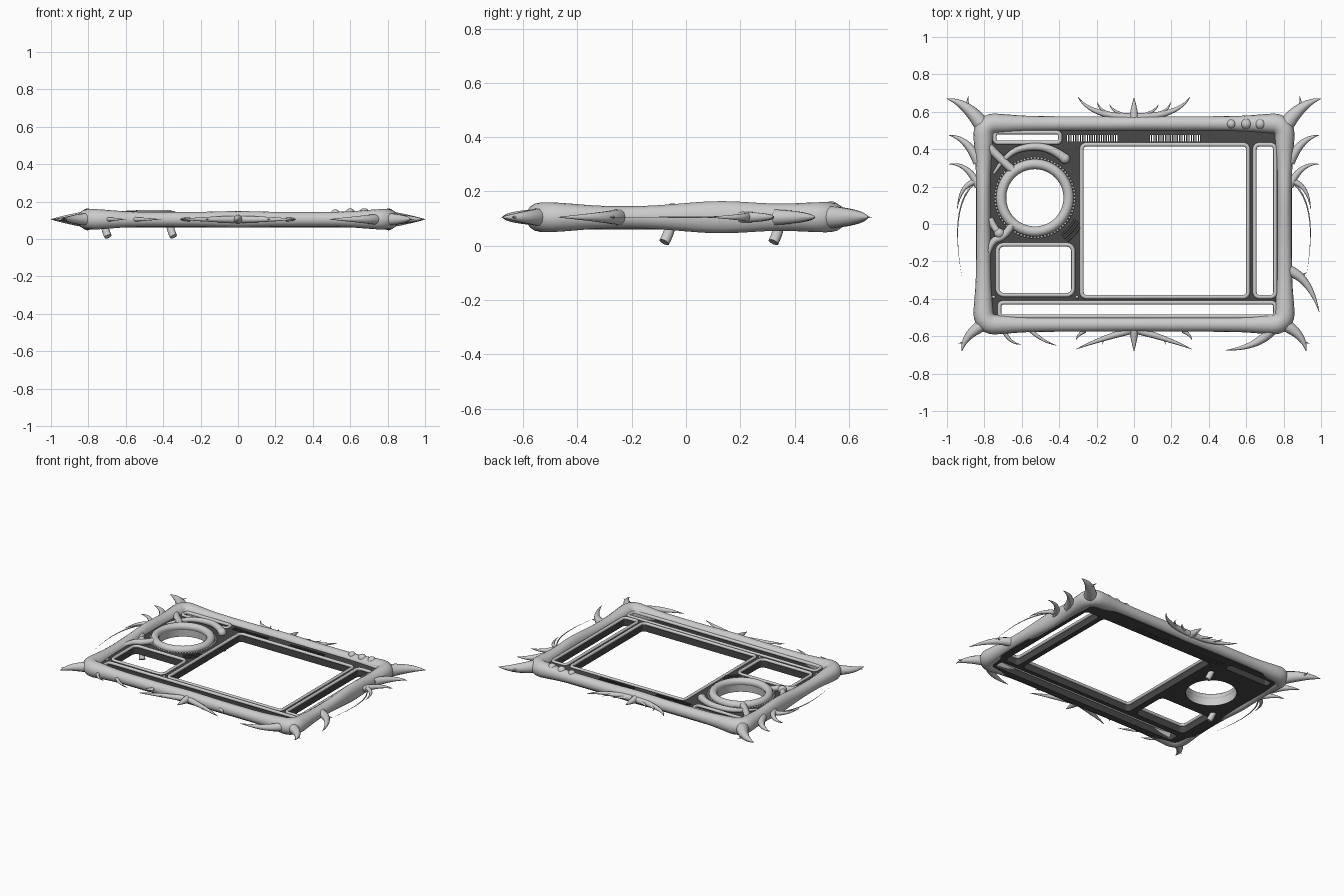
import bpy, bmesh
from math import sin, cos, pi, exp, hypot
from mathutils import Vector

cube = bpy.data.objects.get("Cube")
if cube:
    bpy.data.objects.remove(cube)


def material(name, value):
    m = bpy.data.materials.new(name)
    m.use_nodes = True
    colour = (value, value, value, 1)
    m.diffuse_color = colour
    m.node_tree.nodes["Principled BSDF"].inputs["Base Color"].default_value = colour
    return m


BONE = material("light grey", 0.6)
DARK = material("charcoal", 0.065)
MID = 0.105      # height of the frame centre
TOP = 0.117      # top of the panel


def add_mesh(name, mesh, mat, smooth=True):
    mesh.materials.clear()
    mesh.materials.append(mat)
    for p in mesh.polygons:
        p.use_smooth = smooth
    ob = bpy.data.objects.new(name, mesh)
    bpy.context.collection.objects.link(ob)
    return ob


def add_bm(name, bm, mat, smooth=True):
    mesh = bpy.data.meshes.new(name)
    bm.to_mesh(mesh)
    bm.free()
    return add_mesh(name, mesh, mat, smooth)


def add_curve(name, curve, mat, smooth=True):
    # turn the curve into a plain mesh object
    temp = bpy.data.objects.new(name + " path", curve)
    bpy.context.collection.objects.link(temp)
    deps = bpy.context.evaluated_depsgraph_get()
    mesh = bpy.data.meshes.new_from_object(temp.evaluated_get(deps))
    bpy.data.objects.remove(temp)
    mesh.name = name
    return add_mesh(name, mesh, mat, smooth)


def spline(curve, pts, kind="POLY", cyclic=False, radii=None):
    s = curve.splines.new(kind)
    s.points.add(len(pts) - 1)
    for i, p in enumerate(pts):
        s.points[i].co = (p[0], p[1], p[2] if len(p) > 2 else 0, 1)
        s.points[i].radius = radii[i] if radii else 1
    s.use_cyclic_u = cyclic
    if kind == "NURBS":
        s.order_u = 3
        s.use_endpoint_u = True
        s.resolution_u = 8


def tube(name, pts, radius, mat=BONE, cyclic=False, taper=None):
    c = bpy.data.curves.new(name, "CURVE")
    c.dimensions = "3D"
    c.bevel_depth = radius
    c.bevel_resolution = 3
    c.use_fill_caps = True
    spline(c, pts, "POLY" if cyclic else "NURBS", cyclic, taper)
    return add_curve(name, c, mat)


def horn(name, base, bend, tip, radius):
    pts = [(*p, MID) for p in (base, bend, tip)]
    tube(name, pts, radius, taper=[1, 0.7, 0.04])


def rounded_rect(x0, x1, y0, y1, r, side=1, arc=6):
    pts = []
    corners = [(x1 - r, y1 - r), (x0 + r, y1 - r), (x0 + r, y0 + r), (x1 - r, y0 + r)]
    for k, (cx, cy) in enumerate(corners):
        for i in range(arc + 1):
            a = (k + i / arc) * pi / 2
            pts.append(Vector((cx + r * cos(a), cy + r * sin(a))))
        nx, ny = corners[(k + 1) % 4]
        a = (k + 1) * pi / 2
        end = Vector((nx + r * cos(a), ny + r * sin(a)))
        start = pts[-1]
        pts += [start.lerp(end, j / side) for j in range(1, side)]
    return pts


def circle(cx, cy, r, n=64):
    return [(cx + r * cos(2 * pi * i / n), cy + r * sin(2 * pi * i / n)) for i in range(n)]


# Outer frame: an oval section swept round, swelling at corners and flanks
path = rounded_rect(-0.805, 0.805, -0.537, 0.537, 0.06, side=28)
bm = bmesh.new()
rings, SEG = [], 16
for i, p in enumerate(path):
    t = (path[(i + 1) % len(path)] - path[i - 1]).normalized()
    out = Vector((t.y, -t.x))
    corner = exp(-(hypot(0.79 - abs(p.x), 0.52 - abs(p.y)) / 0.16) ** 2)
    wide = 0.039 + 0.016 * corner
    tall = wide
    if abs(p.x) > 0.78:
        tall += 0.02 * exp(-((p.y - 0.13) / 0.2) ** 2)
    else:
        tall += 0.005 * exp(-(p.x / 0.15) ** 2)
    ring = []
    for k in range(SEG):
        a = 2 * pi * k / SEG
        q = p + out * wide * cos(a)
        ring.append(bm.verts.new((q.x, q.y, MID + tall * sin(a))))
    rings.append(ring)
for i, ring in enumerate(rings):
    nxt = rings[(i + 1) % len(rings)]
    for k in range(SEG):
        j = (k + 1) % SEG
        bm.faces.new((ring[k], nxt[k], nxt[j], ring[j]))
bmesh.ops.recalc_face_normals(bm, faces=bm.faces)
add_bm("outer_frame", bm, BONE)

# Inner panel with openings and vent slots
CX, CY = -0.53, 0.14
openings = {
    "screen": (-0.28, 0.61, -0.39, 0.425, 0.025),
    "right_slot": (0.645, 0.755, -0.39, 0.425, 0.025),
    "bottom_slot": (-0.72, 0.755, -0.495, -0.42, 0.02),
    "left_window": (-0.73, -0.325, -0.38, -0.11, 0.035),
    "top_slot": (-0.745, -0.395, 0.435, 0.49, 0.018),
}
panel = bpy.data.curves.new("panel", "CURVE")
panel.dimensions = "2D"
panel.fill_mode = "BOTH"
panel.extrude = 0.0285
spline(panel, rounded_rect(-0.81, 0.81, -0.54, 0.54, 0.06), cyclic=True)
spline(panel, circle(CX, CY, 0.165), cyclic=True)
for box in openings.values():
    spline(panel, rounded_rect(*box), cyclic=True)
for start in (-0.358, 0.085):
    for i in range(22):
        x = start + i * 0.0125
        slot = [(x, 0.442), (x + 0.006, 0.442), (x + 0.006, 0.477), (x, 0.477)]
        spline(panel, slot, cyclic=True)
add_curve("panel", panel, DARK, False).location.z = TOP - 0.0285

# Light rims round the openings
for name, box in openings.items():
    tube(name + "_rim", [(p.x, p.y, TOP) for p in rounded_rect(*box)], 0.011, cyclic=True)

# Round dial: thick ring, deep liner and beaded edge
tube("dial_ring", [(x, y, 0.125) for x, y in circle(CX, CY, 0.18)], 0.027, cyclic=True)
bm = bmesh.new()
low = [bm.verts.new((x, y, 0.06)) for x, y in circle(CX, CY, 0.162)]
high = [bm.verts.new((x, y, 0.125)) for x, y in circle(CX, CY, 0.158)]
for i in range(64):
    j = (i + 1) % 64
    bm.faces.new((low[j], low[i], high[i], high[j]))
add_bm("dial_liner", bm, BONE)
bm = bmesh.new()
for x, y in circle(CX, CY, 0.212, 72):
    made = bmesh.ops.create_icosphere(bm, subdivisions=1, radius=0.008)
    bmesh.ops.translate(bm, verts=made["verts"], vec=(x, y, TOP))
add_bm("dial_beads", bm, BONE)
for k in range(3):
    r = 0.245 + 0.022 * k
    arc = [(CX + r * cos(a), CY + r * sin(a), TOP) for a in (-0.95, -0.8, -0.65, -0.5)]
    tube("dial_groove", arc, 0.006, DARK)

# Tendrils gripping the dial, each with a peg going down through the panel
tube("upper_tendril", [(-0.75, 0.27, 0.12), (-0.68, 0.38, 0.13), (-0.55, 0.42, 0.135),
                       (-0.43, 0.40, 0.135), (-0.37, 0.35, 0.13)], 0.022,
     taper=[0.3, 0.7, 0.9, 1, 1.2])
tube("upper_branch", [(-0.79, 0.43, 0.12), (-0.73, 0.36, 0.125), (-0.65, 0.29, 0.13)], 0.022)
tube("lower_tendril", [(-0.79, -0.2, 0.12), (-0.77, -0.09, 0.125), (-0.69, -0.07, 0.13),
                       (-0.65, 0.0, 0.13)], 0.02, taper=[0.5, 0.9, 1, 1])
tube("lower_branch", [(-0.77, 0.03, 0.12), (-0.75, -0.02, 0.125), (-0.72, -0.05, 0.13)], 0.018)
for top, foot in (((-0.37, 0.35), (-0.345, 0.322)), ((-0.72, -0.05), (-0.695, -0.08))):
    tube("peg", [(*top, 0.13), (*top, 0.07), (*foot, 0.013)], 0.02)
    bm = bmesh.new()
    bmesh.ops.create_uvsphere(bm, u_segments=16, v_segments=10, radius=0.028)
    add_bm("peg_head", bm, BONE).location = (*top, 0.128)

# Buttons on the back rail and small panel bolts
balls = [("button", 0.52, 0.535, 0.135, 0.024), ("button", 0.6, 0.535, 0.135, 0.028),
         ("button", 0.675, 0.535, 0.135, 0.029),
         ("bolt", -0.75, -0.39, TOP, 0.009), ("bolt", -0.305, -0.39, TOP, 0.009)]
for name, x, y, z, r in balls:
    bm = bmesh.new()
    bmesh.ops.create_uvsphere(bm, u_segments=16, v_segments=10, radius=r)
    add_bm(name, bm, BONE).location = (x, y, z)

# Horns that repeat on both sides
paired = [
    ("back_corner_horn", (0.82, 0.54), (0.9, 0.65), (1.0, 0.67), 0.042),
    ("back_corner_barb", (0.87, 0.6), (0.9, 0.63), (0.885, 0.685), 0.014),
    ("side_horn", (0.83, 0.33), (0.89, 0.46), (0.99, 0.475), 0.03),
    ("side_spike", (0.83, 0.2), (0.89, 0.33), (0.99, 0.32), 0.022),
    ("side_thorn", (0.83, 0.23), (0.93, 0.22), (0.945, 0.08), 0.018),
    ("side_strand", (0.85, 0.22), (0.99, 0.1), (0.92, -0.28), 0.005),
    ("front_corner_horn", (0.79, -0.53), (0.91, -0.59), (0.92, -0.68), 0.036),
    ("front_corner_barb", (0.87, -0.58), (0.9, -0.63), (0.94, -0.64), 0.012),
    ("back_wing", (0.02, 0.57), (0.24, 0.58), (0.3, 0.68), 0.022),
    ("back_wing_barb", (0.1, 0.58), (0.19, 0.6), (0.195, 0.655), 0.012),
    ("back_wing_thorn", (0.02, 0.57), (0.12, 0.6), (0.13, 0.64), 0.012),
    ("front_wing", (0.02, -0.57), (0.2, -0.62), (0.31, -0.67), 0.02),
    ("front_wing_barb", (0.1, -0.59), (0.16, -0.6), (0.17, -0.645), 0.01),
    ("front_wing_edge", (0.26, -0.57), (0.3, -0.59), (0.31, -0.62), 0.012),
]
for name, a, b, c, r in paired:
    for side, s in (("left", 1), ("right", -1)):
        horn(side + "_" + name, *[(s * p[0], p[1]) for p in (a, b, c)], r)

# Single horns
horn("back_centre_spike", (0, 0.56), (0, 0.62), (0, 0.675), 0.026)
horn("front_centre_spike", (0, -0.56), (0, -0.62), (0, -0.68), 0.026)
horn("left_lower_horn", (0.83, -0.25), (0.94, -0.29), (0.99, -0.47), 0.03)
horn("left_lower_barb", (0.86, -0.26), (0.9, -0.28), (0.92, -0.26), 0.012)
horn("front_left_horn", (0.74, -0.56), (0.67, -0.66), (0.49, -0.675), 0.03)
horn("front_right_thorn", (-0.7, -0.56), (-0.67, -0.64), (-0.6, -0.645), 0.013)
horn("front_right_barb", (-0.55, -0.57), (-0.49, -0.63), (-0.41, -0.65), 0.012)
